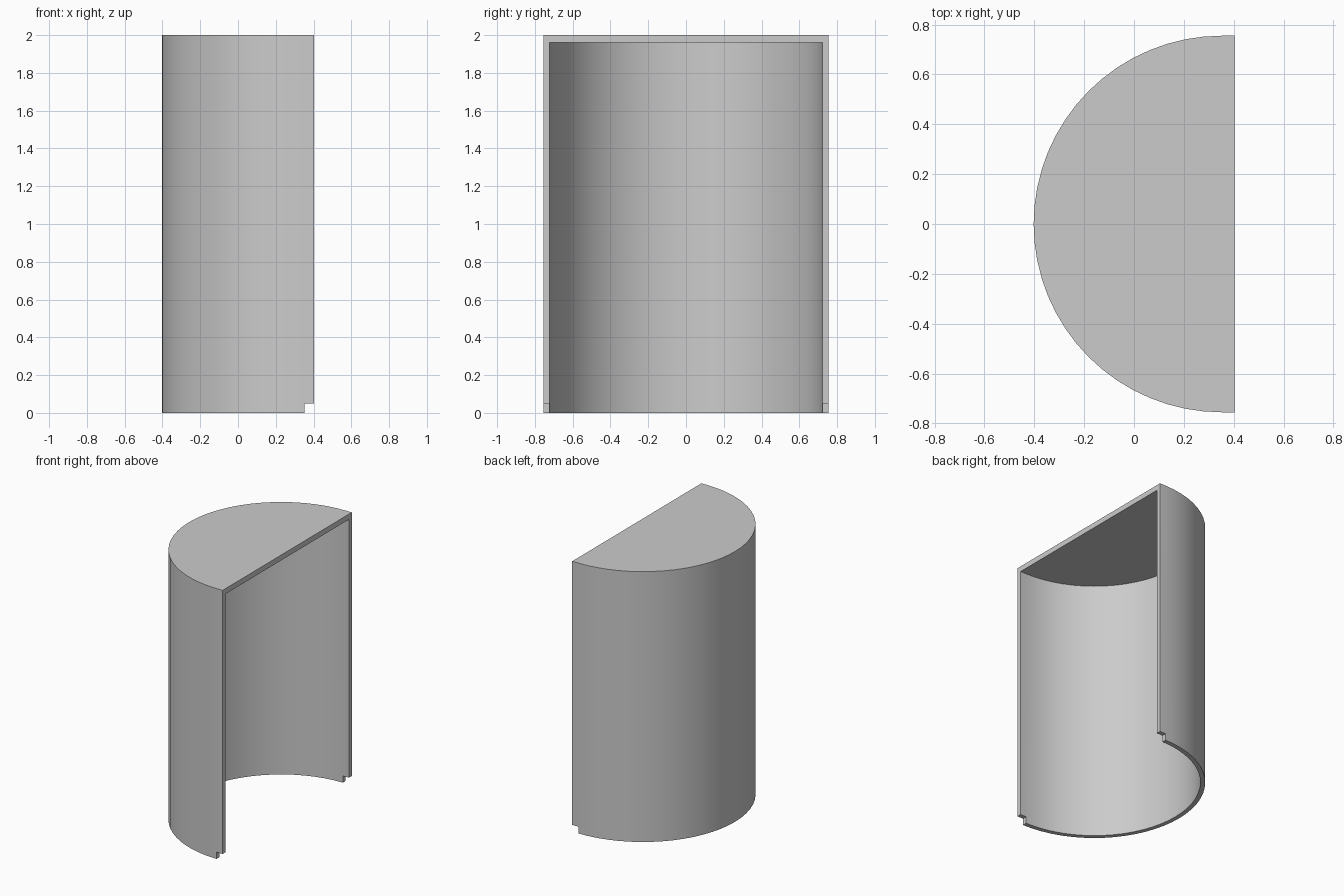
import bpy
import bmesh
import math

old = bpy.data.objects.get("Cube")
if old:
    bpy.data.objects.remove(old)

RADIUS, WALL, ROOF, HEIGHT = 0.755, 0.033, 0.04, 2.0
LIP = 0.05                      # straight edge past the half circle, and notch height
FRONT = (RADIUS + LIP) / 2      # x of the open face
CENTRE = FRONT - LIP            # x of the half circle's centre
SEGMENTS = 32

grey = bpy.data.materials.new("light grey")
grey.use_nodes = True
colour = (0.6, 0.6, 0.6, 1)
grey.diffuse_color = colour
grey.node_tree.nodes["Principled BSDF"].inputs["Base Color"].default_value = colour


def prism(name, outline, z0, z1):
    """Extrude a flat outline from z0 to z1."""
    bm = bmesh.new()
    face = bm.faces.new([bm.verts.new((x, y, z0)) for x, y in outline])
    top = bmesh.ops.extrude_face_region(bm, geom=[face])
    verts = [g for g in top["geom"] if isinstance(g, bmesh.types.BMVert)]
    bmesh.ops.translate(bm, verts=verts, vec=(0, 0, z1 - z0))
    bmesh.ops.recalc_face_normals(bm, faces=bm.faces)
    mesh = bpy.data.meshes.new(name)
    bm.to_mesh(mesh)
    bm.free()
    mesh.materials.append(grey)
    obj = bpy.data.objects.new(name, mesh)
    bpy.context.collection.objects.link(obj)
    return obj


def half_round(radius, end):
    """Half circle bulging to -x, with straight sides running to x = end."""
    angles = [math.pi / 2 + math.pi * i / SEGMENTS for i in range(SEGMENTS + 1)]
    arc = [(CENTRE + radius * math.cos(a), radius * math.sin(a)) for a in angles]
    return [(end, radius)] + arc + [(end, -radius)]


# Outer half-round body
shell = prism("half_round_cover", half_round(RADIUS, FRONT), 0, HEIGHT)

# Hollow interior, open at the flat face and the bottom
hollow = prism("hollow_cutter", half_round(RADIUS - WALL, FRONT + 0.2), -0.2, HEIGHT - ROOF)

# Small notch at the foot of both straight edges
notch = prism("notch_cutter",
              [(CENTRE, -1), (FRONT + 0.2, -1), (FRONT + 0.2, 1), (CENTRE, 1)], -0.2, LIP)

bpy.context.view_layer.objects.active = shell
shell.select_set(True)
for cutter in (hollow, notch):
    cut = shell.modifiers.new(cutter.name, "BOOLEAN")
    cut.operation = "DIFFERENCE"
    cut.solver = "EXACT"
    cut.object = cutter
    cutter.hide_render = True
    bpy.ops.object.modifier_apply(modifier=cut.name)
    bpy.data.objects.remove(cutter)

bpy.ops.object.shade_smooth_by_angle(angle=math.radians(30))
